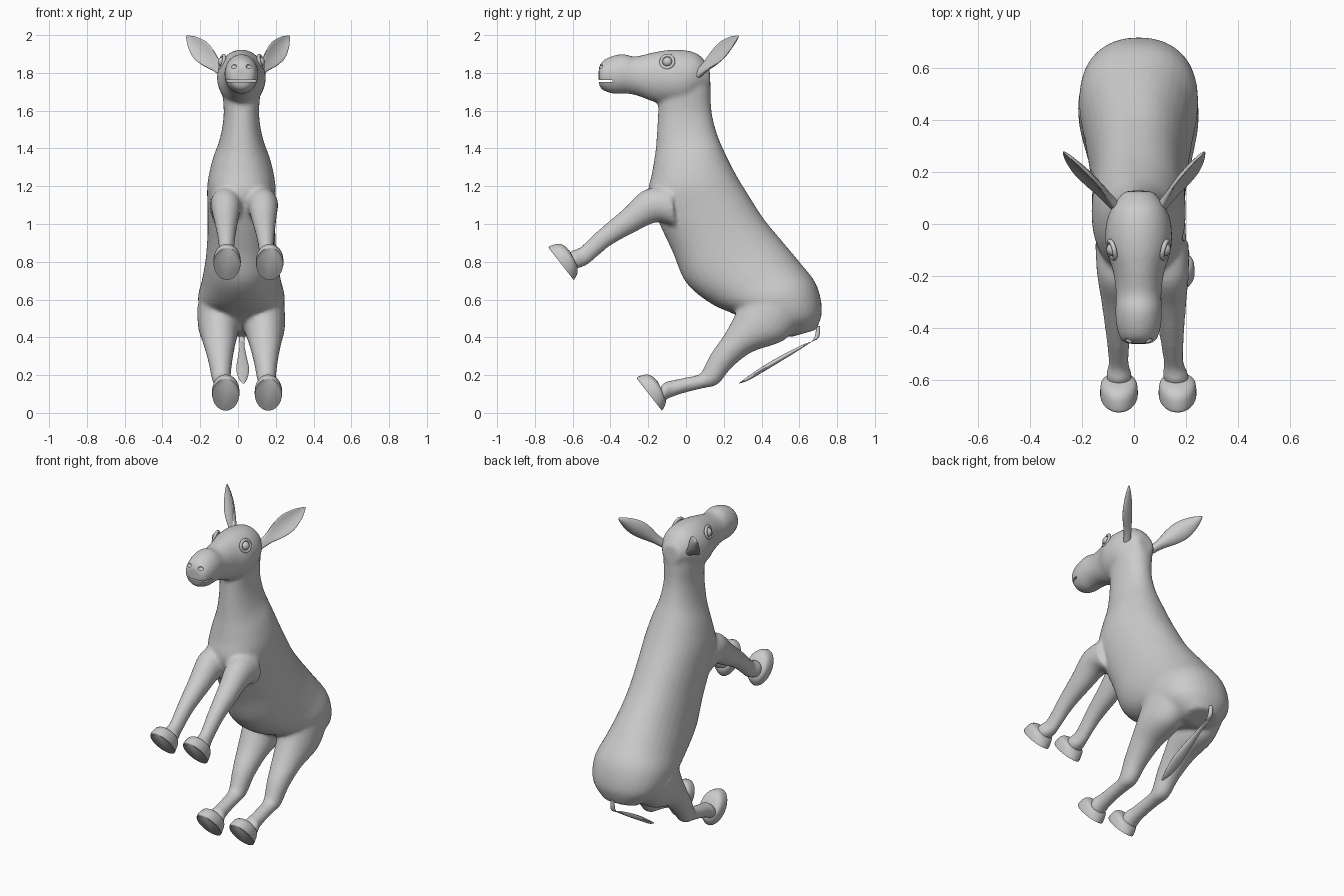
import bpy, bmesh, math
from mathutils import Vector

if "Cube" in bpy.data.objects:
    bpy.data.objects.remove(bpy.data.objects["Cube"])

CX = 0.018  # middle of the body
GREY = (0.6, 0.6, 0.6, 1)
grey = bpy.data.materials.new("plain_grey")
grey.use_nodes = True
grey.diffuse_color = GREY
grey.node_tree.nodes["Principled BSDF"].inputs["Base Color"].default_value = GREY


def add_object(name, bm, angle=50):
    bmesh.ops.recalc_face_normals(bm, faces=bm.faces)
    mesh = bpy.data.meshes.new(name)
    bm.to_mesh(mesh)
    bm.free()
    mesh.materials.append(grey)
    ob = bpy.data.objects.new(name, mesh)
    bpy.context.collection.objects.link(ob)
    activate(ob)
    bpy.ops.object.shade_smooth_by_angle(angle=math.radians(angle))
    return ob


def activate(ob):
    bpy.ops.object.select_all(action="DESELECT")
    ob.select_set(True)
    bpy.context.view_layer.objects.active = ob


def skin(bm, rings):
    """Join closed rings of points into a capped tube."""
    loops = [[bm.verts.new(p) for p in ring] for ring in rings]
    n = len(loops[0])
    for a, b in zip(loops, loops[1:]):
        for i in range(n):
            j = (i + 1) % n
            bm.faces.new((a[i], a[j], b[j], b[i]))
    bm.faces.new(loops[0])
    bm.faces.new(loops[-1])


def smooth_rows(rows, steps):
    """Catmull-Rom interpolation of section parameters."""
    out = []
    for i in range(len(rows) - 1):
        quad = [rows[max(i - 1, 0)], rows[i], rows[i + 1], rows[min(i + 2, len(rows) - 1)]]
        for s in range(steps):
            t = s / steps
            out.append([0.5 * (2 * b + (c - a) * t + (2 * a - 5 * b + 4 * c - d) * t * t
                               + (3 * b - a - 3 * c + d) * t ** 3) for a, b, c, d in zip(*quad)])
    return out + [list(rows[-1])]


def loft(bm, rows, x0=CX, x1=CX, steps=5, power=1.0, n=32):
    """Rows hold the two profile points (y, z, y, z) and the half width."""
    rows = smooth_rows(rows, steps)
    rings = []
    for k, (ay, az, by, bz, hw) in enumerate(rows):
        x = x0 + (x1 - x0) * k / (len(rows) - 1)
        ring = []
        for i in range(n):
            c, s = math.cos(math.tau * i / n), math.sin(math.tau * i / n)
            c = math.copysign(abs(c) ** power, c)
            s = math.copysign(abs(s) ** power, s)
            u = (1 + c) / 2
            ring.append((x + hw * s, ay + (by - ay) * u, az + (bz - az) * u))
        rings.append(ring)
    skin(bm, rings)


TORSO = [(.55, .40, .69, .44, .10), (.39, .45, .72, .54, .20), (.26, .52, .69, .68, .23),
         (.13, .58, .60, .80, .21), (0, .69, .50, .92, .19), (-.07, .85, .41, 1.03, .18),
         (-.14, 1, .32, 1.17, .18), (-.20, 1.15, .26, 1.27, .18), (-.18, 1.27, .20, 1.39, .155),
         (-.16, 1.4, .16, 1.49, .115), (-.15, 1.55, .135, 1.6, .094), (-.14, 1.68, .13, 1.72, .1),
         (-.1, 1.8, .12, 1.82, .1), (-.04, 1.87, .08, 1.88, .06)]
HEAD = [(-.462, 1.75, -.462, 1.83, .045), (-.45, 1.715, -.44, 1.865, .07), (-.39, 1.69, -.39, 1.89, .087),
        (-.32, 1.69, -.33, 1.9, .09), (-.26, 1.68, -.27, 1.887, .088), (-.18, 1.65, -.18, 1.907, .1),
        (-.1, 1.63, -.09, 1.922, .126), (0, 1.63, 0, 1.92, .126), (.07, 1.68, .07, 1.895, .1),
        (.13, 1.72, .125, 1.83, .055)]
FORELEG = [(-.05, .98, -.08, 1.2, .085), (-.15, 1.01, -.22, 1.18, .08), (-.28, .952, -.33, 1.08, .063),
           (-.405, .882, -.46, .97, .047), (-.51, .793, -.56, .877, .038), (-.555, .77, -.605, .86, .05),
           (-.6, .76, -.635, .83, .045)]
HINDLEG = [(.62, .5, .3, .62, .11), (.52, .385, .26, .52, .108), (.35, .322, .2, .41, .085),
           (.24, .237, .13, .31, .064), (.17, .152, .08, .213, .05), (.09, .13, .05, .198, .044),
           (0, .108, 0, .188, .042), (-.08, .082, -.075, .172, .045), (-.12, .06, -.1, .168, .055),
           (-.15, .06, -.13, .15, .045)]
HOOF = [(-.595, .704, -.727, .873, .071), (-.588, .712, -.72, .884, .073), (-.578, .732, -.675, .895, .071),
        (-.574, .75, -.64, .882, .064), (-.575, .775, -.615, .855, .048)]
TAIL = [(.69, .46, .71, .46, .012), (.675, .39, .70, .395, .014), (.605, .337, .62, .362, .014),
        (.5, .272, .52, .312, .024), (.4, .212, .425, .258, .034), (.33, .172, .345, .205, .025),
        (.28, .155, .285, .162, .006)]

# Torso, neck, head and legs, blended into one skin
bm = bmesh.new()
loft(bm, TORSO, power=.92)
loft(bm, HEAD)
for side in (-1, 1):
    loft(bm, FORELEG, .03 + side * .095, .055 + side * .112)
    loft(bm, HINDLEG, .015 + side * .122, .05 + side * .117)
body = add_object("body", bm)
remesh = body.modifiers.new("blend", "REMESH")
remesh.mode = "VOXEL"
remesh.voxel_size = 0.011
soften = body.modifiers.new("soften", "SMOOTH")
soften.factor = 0.5
soften.iterations = 10

# Mouth slit and nostrils, carved out of the muzzle
bm = bmesh.new()
box = bmesh.ops.create_cube(bm, size=1)["verts"]
bmesh.ops.scale(bm, verts=box, vec=(.3, .09, .01))
bmesh.ops.translate(bm, verts=box, vec=(CX, -.435, 1.757))
for side in (-1, 1):
    ball = bmesh.ops.create_icosphere(bm, subdivisions=3, radius=.018)["verts"]
    bmesh.ops.scale(bm, verts=ball, vec=(1, 1, .7))
    bmesh.ops.translate(bm, verts=ball, vec=(CX + side * .042, -.457, 1.835))
cutter = add_object("muzzle_cutter", bm)
cutter.hide_render = True
carve = body.modifiers.new("carve", "BOOLEAN")
carve.operation = "DIFFERENCE"
carve.object = cutter
activate(body)
for name in [m.name for m in body.modifiers]:
    bpy.ops.object.modifier_apply(modifier=name)
bpy.data.objects.remove(cutter)
bpy.ops.object.shade_smooth_by_angle(angle=math.radians(50))

# Tail
bm = bmesh.new()
loft(bm, TAIL, CX, CX + .01, n=16)
add_object("tail", bm)


def make_ear(side):
    root, tip = Vector((.085, .06, 1.79)), Vector((.272, .278, 1.995))
    axis = (tip - root).normalized()
    wide = Vector((-.65, -.2, .75))
    wide = (wide - axis * wide.dot(axis)).normalized()
    front = wide.cross(axis)
    if front.y > 0:
        front = -front
    rows = smooth_rows([(0, .022, .02), (.2, .03, .018), (.42, .05, .014), (.62, .056, .011),
                        (.82, .038, .008), (.95, .015, .006), (1, .003, .002)], 4)
    rings = []
    for t, w, thick in rows:
        ring = []
        for i in range(20):
            c, s = math.cos(math.tau * i / 20), math.sin(math.tau * i / 20)
            cup = .35 * w * (c * c - .5)
            p = root.lerp(tip, t) + wide * w * c + front * (thick * s + cup)
            ring.append((side * p.x + CX * (1 - t), p.y, p.z))
        rings.append(ring)
    bm = bmesh.new()
    skin(bm, rings)
    return bm


def make_eye(side):
    # Eyeball within a raised lid ring
    bm = bmesh.new()
    out = Vector((side, -.25, .25)).normalized()
    centre = Vector((CX + side * .106, -.1, 1.86))
    ball = bmesh.ops.create_uvsphere(bm, u_segments=20, v_segments=12, radius=.026)["verts"]
    bmesh.ops.translate(bm, verts=ball, vec=centre - out * .008)
    turn = out.to_track_quat("Z", "Y")
    rings = []
    for i in range(28):
        a = math.tau * i / 28
        ray = Vector((math.cos(a), math.sin(a), 0))
        rings.append([bm.verts.new(centre + turn @ (ray * (.034 + .009 * math.cos(b))
                      + Vector((0, 0, .009 * math.sin(b) - .004))))
                      for b in (math.tau * k / 10 for k in range(10))])
    for i in range(28):
        for k in range(10):
            a, b = rings[i], rings[(i + 1) % 28]
            bm.faces.new((a[k], a[(k + 1) % 10], b[(k + 1) % 10], b[k]))
    return bm


for side, label in ((-1, "right"), (1, "left")):
    add_object(label + "_ear", make_ear(side))
    add_object(label + "_eye", make_eye(side))
    # Hooves share one shape; the hind pair is moved back and down
    for part, dy, dz, cx in (("front", 0, 0, .055), ("hind", .467, -.692, .048)):
        bm = bmesh.new()
        x = cx + side * .113
        loft(bm, [(a + dy, b + dz, c + dy, d + dz, w) for a, b, c, d, w in HOOF], x, x, steps=4)
        add_object(label + "_" + part + "_hoof", bm)
